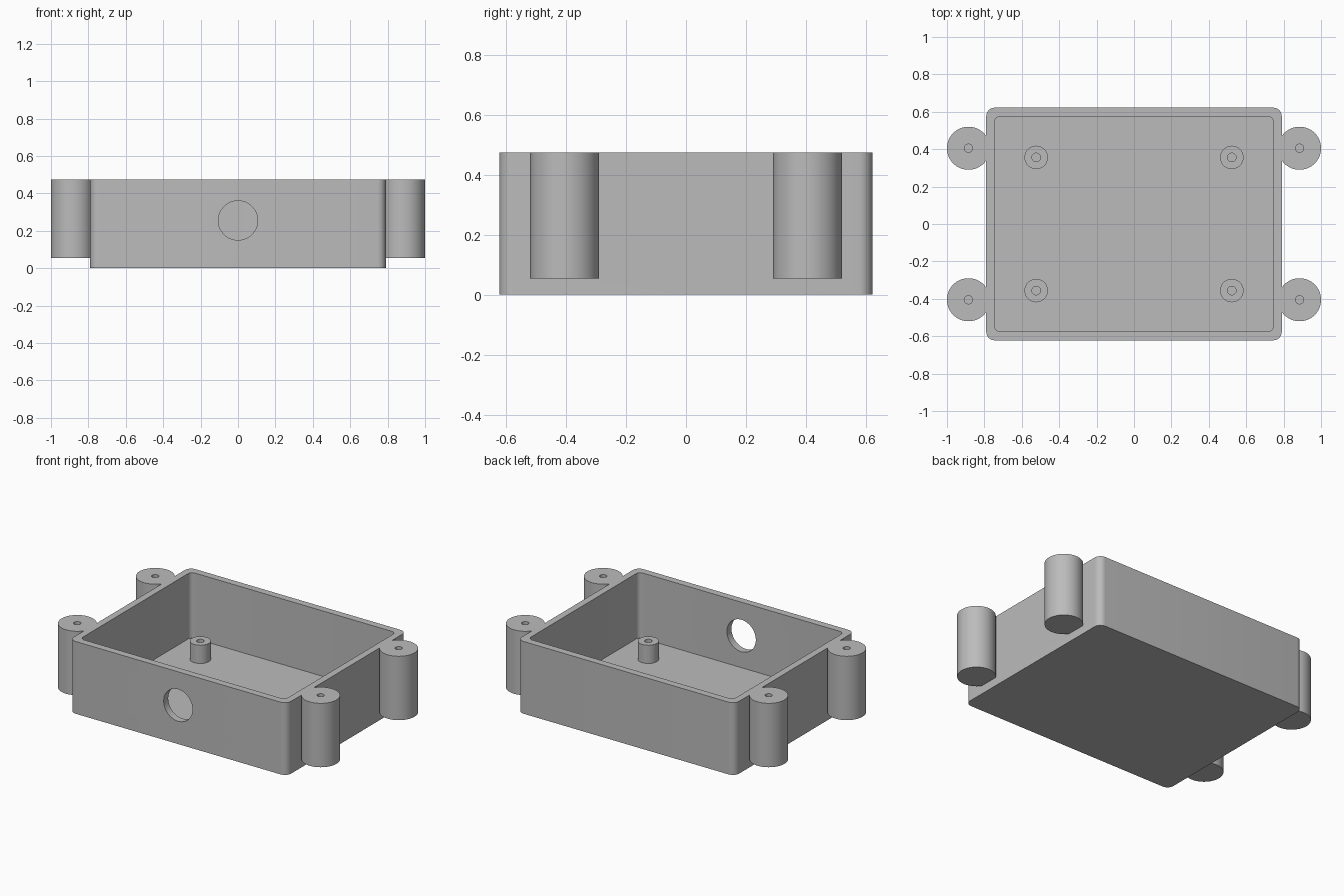
import bpy
import bmesh
import math
from mathutils import Matrix

cube = bpy.data.objects.get("Cube")
if cube:
    bpy.data.objects.remove(cube, do_unlink=True)

HEIGHT, FLOOR = 0.475, 0.045

grey = bpy.data.materials.new("plain grey")
grey.use_nodes = True
colour = (0.5, 0.5, 0.5, 1)
grey.diffuse_color = colour
grey.node_tree.nodes["Principled BSDF"].inputs["Base Color"].default_value = colour


def finish(name, bm):
    mesh = bpy.data.meshes.new(name)
    bmesh.ops.recalc_face_normals(bm, faces=bm.faces)
    bm.to_mesh(mesh)
    bm.free()
    mesh.materials.append(grey)
    obj = bpy.data.objects.new(name, mesh)
    bpy.context.collection.objects.link(obj)
    return obj


def rounded_block(name, half_x, half_y, z0, z1, radius):
    """Block with rounded vertical corners."""
    bm = bmesh.new()
    bmesh.ops.create_cube(bm, size=1)
    for v in bm.verts:
        v.co = (v.co.x * 2 * half_x, v.co.y * 2 * half_y, z1 if v.co.z > 0 else z0)
    uprights = [e for e in bm.edges if abs(e.verts[0].co.z - e.verts[1].co.z) > 0.01]
    bmesh.ops.bevel(bm, geom=uprights, offset=radius, segments=8, profile=0.5,
                    affect='EDGES')
    return finish(name, bm)


def cylinder(name, x, y, z0, z1, radius, sides=64):
    bm = bmesh.new()
    bmesh.ops.create_cone(bm, cap_ends=True, segments=sides, radius1=radius,
                          radius2=radius, depth=z1 - z0,
                          matrix=Matrix.Translation((x, y, (z0 + z1) / 2)))
    return finish(name, bm)


def combine(target, other, operation):
    """Fuse or cut a part, then discard the helper."""
    mod = target.modifiers.new("fuse", 'BOOLEAN')
    mod.operation = operation
    mod.solver = 'EXACT'
    mod.object = other
    bpy.context.view_layer.objects.active = target
    bpy.ops.object.modifier_apply(modifier=mod.name)
    bpy.data.objects.remove(other, do_unlink=True)


corners = [(sx, sy) for sx in (-1, 1) for sy in (-1, 1)]

# Outer body with the four lid screw columns fused to its sides
enclosure = rounded_block("enclosure", 0.79, 0.622, 0, HEIGHT, 0.045)
for sx, sy in corners:
    column = cylinder("screw_column", sx * 0.885, sy * 0.405, 0.055, HEIGHT, 0.115)
    combine(enclosure, column, 'UNION')

# Hollow interior
cavity = rounded_block("cavity", 0.745, 0.575, FLOOR, HEIGHT + 0.1, 0.03)
combine(enclosure, cavity, 'DIFFERENCE')

# Board standoffs on the floor, and blind screw holes in standoffs and columns
for sx, sy in corners:
    x, y = sx * 0.523, sy * 0.356
    combine(enclosure, cylinder("standoff", x, y, FLOOR - 0.01, 0.165, 0.0625), 'UNION')
    combine(enclosure, cylinder("standoff_hole", x, y, FLOOR, 0.3, 0.023, 32), 'DIFFERENCE')
    hole = cylinder("column_hole", sx * 0.885, sy * 0.405, 0.12, HEIGHT + 0.1, 0.022, 32)
    combine(enclosure, hole, 'DIFFERENCE')

# Round cable opening through the front wall
opening = cylinder("cable_opening", 0, 0, -0.1, 0.1, 0.105)
opening.data.transform(Matrix.Translation((0, -0.6, 0.255)) @ Matrix.Rotation(math.pi / 2, 4, 'X'))
combine(enclosure, opening, 'DIFFERENCE')

# Smooth rounded sides, sharp rims
bpy.ops.object.select_all(action='DESELECT')
enclosure.select_set(True)
bpy.context.view_layer.objects.active = enclosure
bpy.ops.object.shade_smooth_by_angle(angle=math.radians(30))
